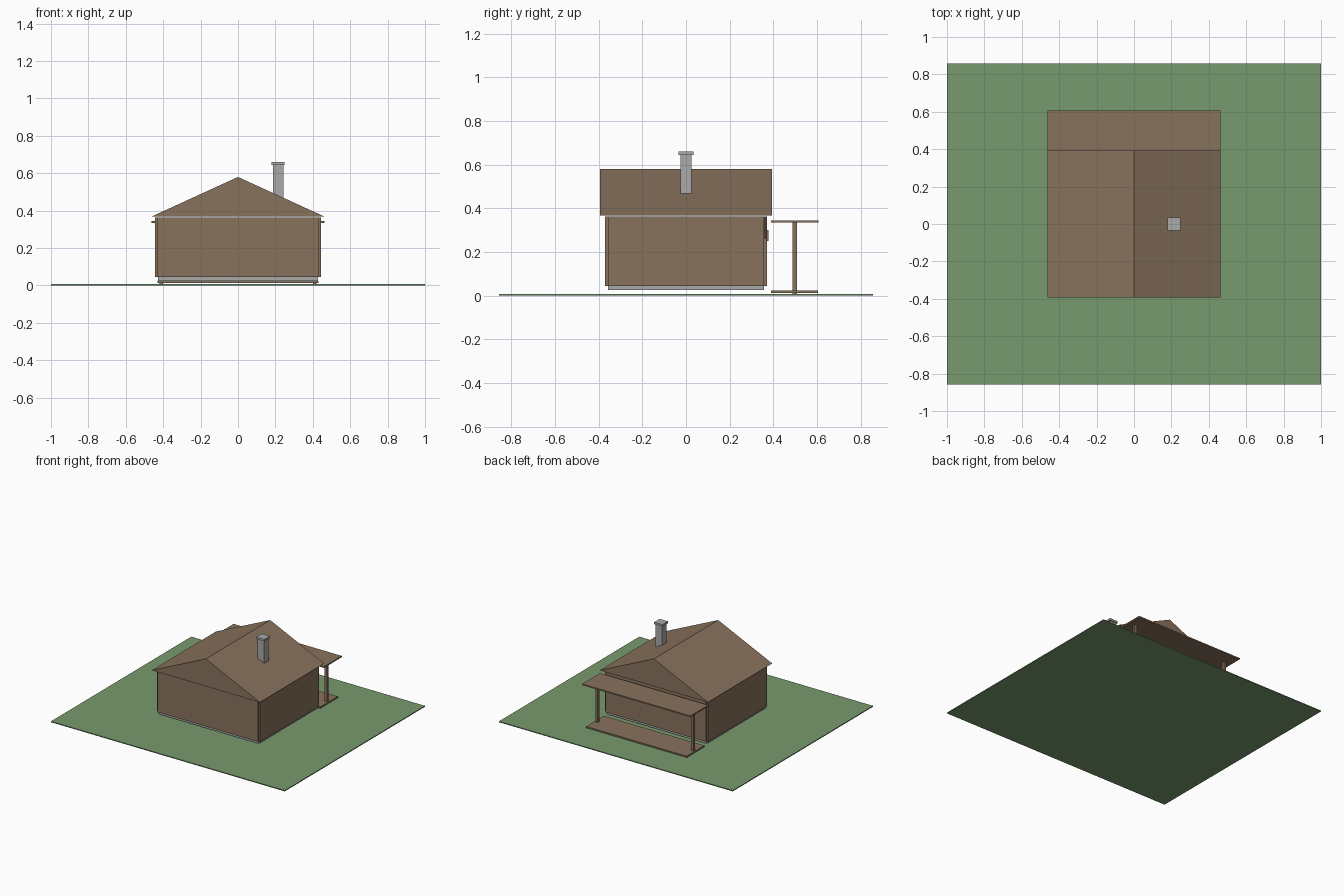
import bpy

cube = bpy.data.objects.get("Cube")
if cube:
    bpy.data.objects.remove(cube, do_unlink=True)


def material(name, rgb):
    mat = bpy.data.materials.new(name)
    mat.use_nodes = True
    mat.diffuse_color = (*rgb, 1)
    bsdf = next(n for n in mat.node_tree.nodes if n.type == 'BSDF_PRINCIPLED')
    bsdf.inputs["Base Color"].default_value = (*rgb, 1)
    return mat


wood = material("wood brown", (0.25, 0.17, 0.11))
dark_wood = material("dark wood", (0.07, 0.045, 0.03))
grass = material("grass green", (0.19, 0.32, 0.155))
stone = material("stone grey", (0.40, 0.40, 0.40))


def make(name, verts, faces, mat):
    mesh = bpy.data.meshes.new(name)
    mesh.from_pydata(verts, [], faces)
    mesh.materials.append(mat)
    obj = bpy.data.objects.new(name, mesh)
    bpy.context.collection.objects.link(obj)
    return obj


def prism(name, profile, y0, y1, mat):
    """Extrude an anticlockwise x-z profile along y."""
    n = len(profile)
    verts = [(x, y, z) for y in (y0, y1) for x, z in profile]
    faces = [tuple(range(n)), tuple(reversed(range(n, n + n)))]
    for i in range(n):
        j = (i + 1) % n
        faces.append((j, i, i + n, j + n))
    return make(name, verts, faces, mat)


def box(name, xs, ys, zs, mat):
    (x0, x1), (z0, z1) = xs, zs
    return prism(name, [(x0, z0), (x1, z0), (x1, z1), (x0, z1)], *ys, mat)


def span(centre, half):
    return centre - half, centre + half


# Ground and raised floor
box("ground", span(0, 1), span(0, 0.857), (0, 0.007), grass)
box("foundation", span(0, 0.428), span(0, 0.357), (0.025, 0.045), stone)

# Four wall slabs meeting in notched corners
WALL_Z = (0.045, 0.363)
for name, side in (("front_wall", -1), ("back_wall", 1)):
    box(name, span(0, 0.43), span(side * 0.357, 0.0135), WALL_Z, wood)
for name, side in (("right_wall", -1), ("left_wall", 1)):
    box(name, span(side * 0.43, 0.0135), span(0, 0.357), WALL_Z, wood)

# Gable roof
prism("gable_roof", [(-0.463, 0.368), (0.463, 0.368), (0, 0.58)], -0.393, 0.393, wood)

# Chimney with a wider cap
box("chimney", span(0.214, 0.028), span(0, 0.025), (0.38, 0.645), stone)
box("chimney_cap", span(0.214, 0.035), span(0, 0.034), (0.645, 0.66), stone)

# Porch at the back: deck, flat roof and two posts
box("porch_deck", span(0, 0.43), (0.39, 0.605), (0.013, 0.024), wood)
box("porch_roof", span(0, 0.463), (0.39, 0.607), (0.335, 0.345), wood)
for name, side in (("right_post", -1), ("left_post", 1)):
    box(name, span(side * 0.41, 0.01), span(0.498, 0.01), (0.007, 0.335), wood)

# Back wall details
box("wall_plank", span(-0.2, 0.11), (0.37, 0.379), (0.25, 0.30), wood)
box("wall_end_plate", (0.43, 0.434), (0.357, 0.3695), (0.26, 0.36), dark_wood)
